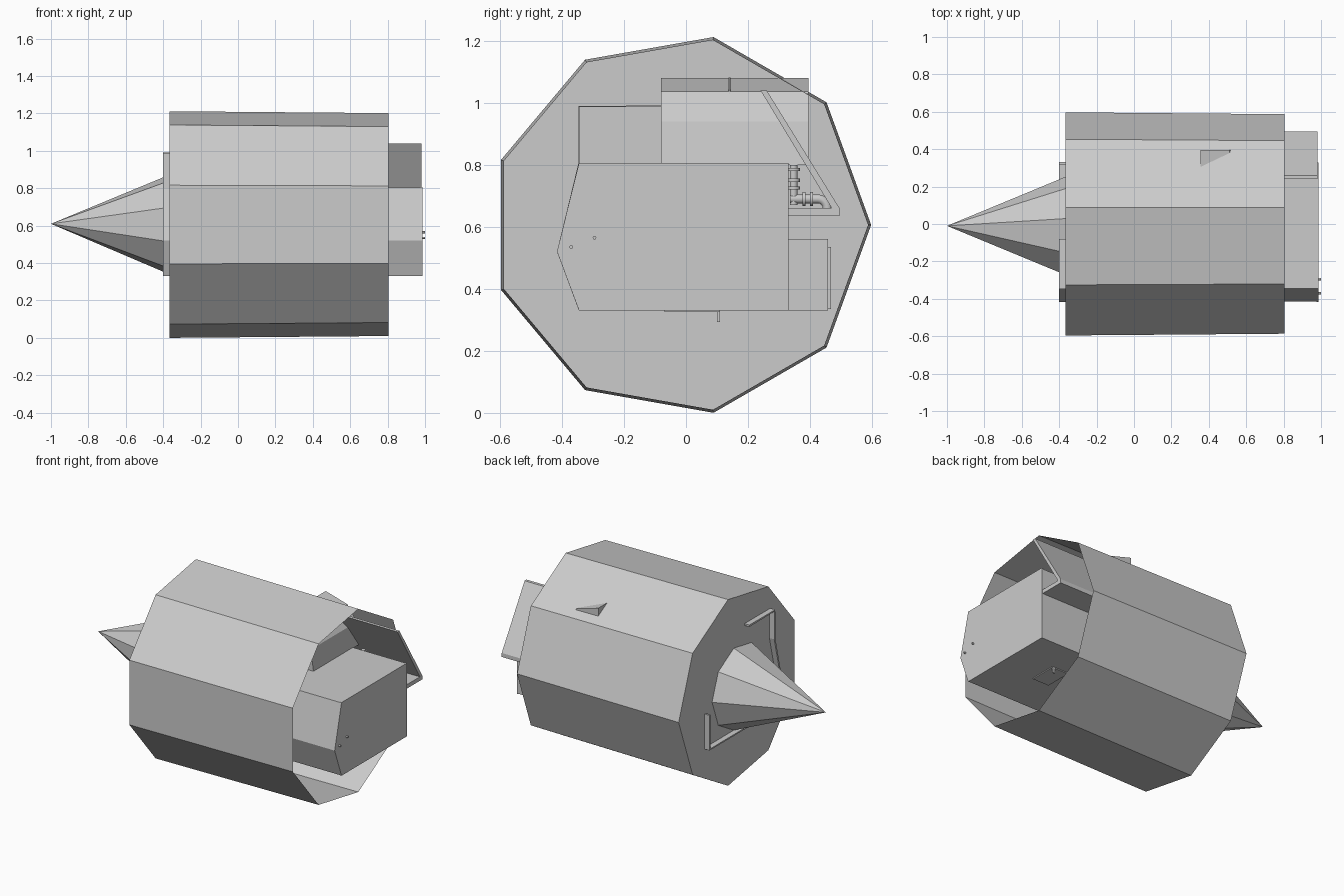
import bpy, bmesh, math

if "Cube" in bpy.data.objects:
    bpy.data.objects.remove(bpy.data.objects["Cube"])

CY, CZ = -0.018, 0.606   # axis of the nine-sided barrel


def make(name, verts, faces):
    me = bpy.data.meshes.new(name)
    me.from_pydata(verts, [], faces)
    bm = bmesh.new()
    bm.from_mesh(me)
    bmesh.ops.recalc_face_normals(bm, faces=bm.faces)
    bm.to_mesh(me)
    bm.free()
    ob = bpy.data.objects.new(name, me)
    bpy.context.collection.objects.link(ob)
    return ob


def ring(x, r, n=9):
    return [(x, CY + r * math.cos(2 * math.pi * i / n),
             CZ + r * math.sin(2 * math.pi * i / n)) for i in range(n)]


def sheet(name, prof, x0, x1, thick=0.0):
    """Open (y, z) profile swept along x."""
    n = len(prof)
    vs = [(x0, y, z) for y, z in prof] + [(x1, y, z) for y, z in prof]
    ob = make(name, vs, [(i, i + 1, n + i + 1, n + i) for i in range(n - 1)])
    if thick:
        m = ob.modifiers.new("thickness", 'SOLIDIFY')
        m.thickness = thick
        m.offset = 0
    return ob


def prism(name, prof, a, b, axis='x'):
    """Closed profile extruded along x (y, z points) or y (x, z points)."""
    n = len(prof)
    put = (lambda t, p: (t, p[0], p[1])) if axis == 'x' else (lambda t, p: (p[0], t, p[1]))
    vs = [put(a, p) for p in prof] + [put(b, p) for p in prof]
    fs = [(i, (i + 1) % n, n + (i + 1) % n, n + i) for i in range(n)]
    return make(name, vs, fs + [tuple(range(n)), tuple(range(n, 2 * n))])


def box(name, x0, x1, y0, y1, z0, z1):
    return prism(name, [(y0, z0), (y1, z0), (y1, z1), (y0, z1)], x0, x1)


def tube(name, pts, r):
    cu = bpy.data.curves.new(name, 'CURVE')
    cu.dimensions = '3D'
    cu.bevel_depth = r
    cu.bevel_resolution = 3
    cu.use_fill_caps = True
    sp = cu.splines.new('POLY')
    sp.points.add(len(pts) - 1)
    for p, c in zip(sp.points, pts):
        p.co = (*c, 1)
    ob = bpy.data.objects.new(name, cu)
    bpy.context.collection.objects.link(ob)
    return ob


# Barrel: closed at the left, open at the right
N = 9
make("barrel", ring(-0.365, 0.615) + ring(0.805, 0.605),
     [(i, (i + 1) % N, N + (i + 1) % N, N + i) for i in range(N)] + [tuple(range(N))])

# Pointed nose
make("nose_cone", ring(-0.365, 0.271) + [(-1, CY + 0.008, CZ + 0.004)],
     [(i, (i + 1) % N, N) for i in range(N)])

# Inner housing: thin shell that pokes through the barrel's end cap
sheet("housing_shell", [(0.325, 0.56), (0.325, 0.335), (-0.342, 0.335), (-0.41, 0.52),
                        (-0.342, 0.8), (-0.342, 0.985), (-0.08, 0.985)], -0.4, 0.355, 0.012)
sheet("housing_front", [(0.325, 0.8), (0.325, 0.335), (-0.342, 0.335), (-0.41, 0.52),
                        (-0.342, 0.8), (0.325, 0.8)], 0.355, 0.975, 0.01)
prism("housing_end_plate", [(0.33, 0.33), (0.33, 0.806), (-0.345, 0.806),
                            (-0.416, 0.52), (-0.345, 0.33)], 0.975, 0.987)
for i, (y, z) in enumerate([(-0.37, 0.535), (-0.295, 0.565)]):
    tube(f"end_knob_{i}", [(0.985, y, z), (1.0, y, z)], 0.006)

# Upper cab and its bulkhead
box("bulkhead", 0.345, 0.36, -0.345, 0.395, 0.8, 0.988)
prism("cab", [(0.355, 0.8), (0.355, 1.08), (0.51, 1.036), (0.58, 0.94), (0.6, 0.8)],
      -0.08, 0.395, 'y')
tube("antenna", [(0.53, 0.14, 1.0), (0.48, 0.14, 1.08)], 0.003)

# Sloped side panel with its shelf
prism("side_panel", [(0.24, 1.04), (0.26, 1.04), (0.495, 0.66), (0.47, 0.66)], 0.36, 0.98)
box("side_shelf", 0.36, 0.98, 0.325, 0.495, 0.634, 0.66)

# Side box with lid
box("side_box", 0.0, 0.62, 0.33, 0.458, 0.33, 0.56)
box("side_box_lid", 0.02, 0.6, 0.458, 0.468, 0.335, 0.535)

# Plumbing on the shelf
X = 0.66
tube("riser_pipe", [(X, 0.347, 0.67), (X, 0.347, 0.8)], 0.013)
bend = [(X, 0.425 + 0.03 * math.sin(a), 0.66 + 0.03 * math.cos(a))
        for a in [i * math.pi / 12 for i in range(7)]]
tube("elbow_pipe", [(X, 0.335, 0.69)] + bend, 0.015)
for i, z in enumerate((0.72, 0.745, 0.78)):
    tube(f"riser_flange_{i}", [(X, 0.347, z), (X, 0.347, z + 0.01)], 0.021)
for i, y in enumerate((0.375, 0.4)):
    tube(f"elbow_flange_{i}", [(X, y, 0.69), (X, y + 0.01, 0.69)], 0.024)

# Lever under the housing
box("lever_plate", 0.6, 0.72, -0.07, 0.11, 0.325, 0.332)
box("lever", 0.7, 0.715, 0.1, 0.11, 0.293, 0.33)
